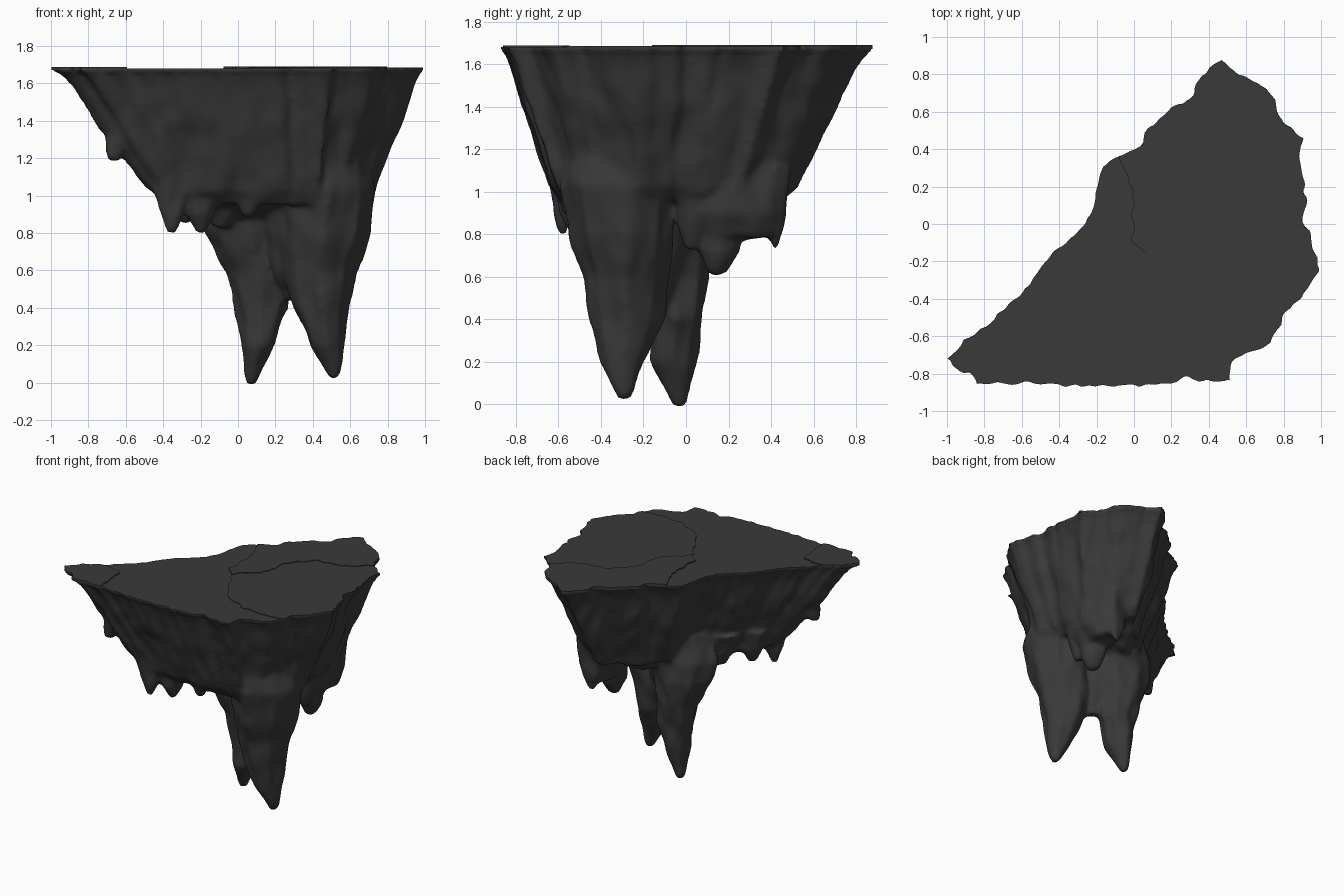
import bpy
import bmesh
from math import cos, sin, tau, radians
from mathutils import Vector, noise

default_cube = bpy.data.objects.get("Cube")
if default_cube:
    bpy.data.objects.remove(default_cube, do_unlink=True)

TOP = 1.69

# Single dark stone colour
stone = bpy.data.materials.new("dark_grey_stone")
stone.use_nodes = True
stone.diffuse_color = (0.042, 0.042, 0.042, 1)
shader = stone.node_tree.nodes["Principled BSDF"]
shader.inputs["Base Color"].default_value = stone.diffuse_color
shader.inputs["Roughness"].default_value = 0.9

# Plan outline, counter-clockwise from the west tip
OUTLINE = [
    (-1, -.72), (-.97, -.77), (-.88, -.79), (-.84, -.85), (-.6, -.85),
    (-.3, -.87), (0, -.87), (.2, -.86), (.28, -.81), (.42, -.84),
    (.51, -.84), (.53, -.75), (.6, -.69), (.73, -.64), (.77, -.57),
    (.8, -.48), (.93, -.36), (.99, -.24), (.96, -.12), (.9, .02),
    (.92, .14), (.88, .36), (.91, .46), (.8, .54), (.75, .67),
    (.68, .74), (.55, .8), (.46, .87), (.36, .8), (.3, .68),
    (.08, .53), (.04, .43), (-.08, .37), (-.17, .3), (-.21, .1),
    (-.27, 0), (-.45, -.18), (-.6, -.36), (-.78, -.54), (-.9, -.62)]
EAST, NORTH_EAST, NORTH_WEST, WEST, SOUTH_WEST = 14, 23, 32, 38, 4

# Crack lines between the top plates
NORTH_CRACK = [(-.03, .25), (0, .1), (0, -.1), (.06, -.16)]
MIDDLE_CRACK = [(.1, -.1), (.22, -.02), (.27, .22), (.4, .36), (.62, .41)]
SOUTH_CRACK = [(.12, -.27), (.18, -.38), (.26, -.48), (.45, -.57)]
WEST_CRACK = [(-.6, -.7), (-.62, -.57)]


def jagged(points):
    """Subdivide a closed outline and roughen it by position."""
    result = []
    for i, start in enumerate(points):
        a = Vector((*start, 0))
        b = Vector((*points[(i + 1) % len(points)], 0))
        steps = max(1, round((b - a).length / .02))
        for k in range(steps):
            p = a.lerp(b, k / steps)
            shift = noise.noise_vector(p * 17 + Vector((0, 0, .4))) * .022
            result.append(Vector((p.x + shift.x, p.y + shift.y, 0)))
    return result


def loft(bm, rings):
    """Skin a stack of equal rings and close both ends."""
    loops = [[bm.verts.new(p) for p in ring] for ring in rings]
    n = len(loops[0])
    for low, high in zip(loops, loops[1:]):
        for i in range(n):
            j = (i + 1) % n
            bm.faces.new((low[i], low[j], high[j], high[i]))
    bm.faces.new(loops[0])
    bm.faces.new(loops[-1])


def spike(bm, sections, sides=8):
    """Hanging rock from (x, y, z, x radius, y radius) sections."""
    loft(bm, [[Vector((x + rx * cos(tau * i / sides),
                       y + ry * sin(tau * i / sides), z))
               for i in range(sides)]
              for x, y, z, rx, ry in sections])


def tooth(bm, x, y, tip, width, depth):
    """Small hanging point that blends into the underside."""
    spike(bm, [(x, y, 1.12, width, depth),
               (x, y, tip + .1, width * .6, depth * .75),
               (x, y, tip - .01, width * .25, depth * .3)], sides=7)


def finish(bm, name):
    bmesh.ops.recalc_face_normals(bm, faces=bm.faces)
    mesh = bpy.data.meshes.new(name)
    bm.to_mesh(mesh)
    bm.free()
    mesh.materials.clear()
    mesh.materials.append(stone)
    obj = bpy.data.objects.new(name, mesh)
    bpy.context.collection.objects.link(obj)
    return obj


# Tapering main body: the outline shrinks towards a smaller core with depth
bm = bmesh.new()
edge = jagged(OUTLINE)


def body_ring(z, amount, squeeze=1):
    ring = []
    for p in edge:
        core = Vector((.13 + .61 * p.x * squeeze, -.055 + .665 * p.y * squeeze, 0))
        q = p.lerp(core, amount)
        ring.append(Vector((q.x, q.y, z)))
    return ring


loft(bm, [body_ring(z, amount, squeeze) for z, amount, squeeze in (
    (TOP + .08, 0, 1), (TOP - .025, 0, 1), (1.65, .07, 1), (1.58, .2, 1),
    (1.4, .43, 1), (1.2, .72, 1), (1.02, .98, 1), (.95, 1, .9),
    (.97, 1, .75), (.88, 1, .45))])

# Two long root spikes joined by a web of rock
spike(bm, [(.13, -.12, 1.15, .28, .2), (.09, -.09, .95, .31, .22),
           (.06, -.06, .8, .24, .2), (.1, -.05, .6, .165, .17),
           (.125, -.05, .4, .155, .135), (.11, -.06, .2, .1, .12),
           (.075, -.04, .04, .045, .05), (.07, -.03, -.015, .02, .03)])
spike(bm, [(.45, -.3, 1.3, .2, .25), (.48, -.31, 1.03, .265, .29),
           (.465, -.3, .8, .245, .25), (.44, -.28, .6, .2, .215),
           (.44, -.28, .4, .16, .175), (.475, -.3, .2, .1, .11),
           (.51, -.29, .06, .045, .05), (.51, -.29, .02, .02, .03)])
spike(bm, [(.28, -.2, 1.1, .2, .3), (.27, -.17, .8, .14, .2),
           (.27, -.15, .55, .08, .11), (.28, -.15, .43, .04, .05)])

# Back shelf and the small teeth around the underside
spike(bm, [(.47, .17, 1.42, .15, .2), (.51, .2, 1.15, .185, .27),
           (.53, .24, .9, .155, .25), (.53, .26, .79, .1, .2)])
for x, y, tip, width, depth in (
        (.52, .42, .73, .13, .08), (.51, .15, .62, .15, .13),
        (.55, .03, .74, .13, .1), (-.36, -.58, .81, .13, .08),
        (-.21, -.52, .8, .13, .11), (.05, -.55, .9, .12, .08),
        (-.28, -.42, .86, .15, .12), (-.1, -.28, .84, .2, .2)):
    tooth(bm, x, y, tip, width, depth)
spike(bm, [(-.6, -.64, 1.45, .07, .06), (-.64, -.64, 1.28, .07, .05),
           (-.67, -.64, 1.19, .03, .03)])

# Fuse the rock pieces into one skin
rough = finish(bm, "rough_rock")
remesh = rough.modifiers.new("fuse", "REMESH")
remesh.mode = "VOXEL"
remesh.voxel_size = .016
graph = bpy.context.evaluated_depsgraph_get()
fused = bpy.data.meshes.new_from_object(rough.evaluated_get(graph))
bpy.data.objects.remove(rough, do_unlink=True)

# Soften, carve vertical flutes, then trim the top flat
bm = bmesh.new()
bm.from_mesh(fused)
bpy.data.meshes.remove(fused)
for _ in range(5):
    lower = [v for v in bm.verts if v.co.z < TOP - .06]
    bmesh.ops.smooth_vert(bm, verts=lower, factor=.5,
                          use_axis_x=True, use_axis_y=True, use_axis_z=True)
bm.normal_update()
moves = []
for v in bm.verts:
    x, y, z = v.co
    fade = max(0, min(1, (TOP - z) / .25, (z + .1) / .4))
    flutes = noise.noise(Vector((x * 6, y * 6, z * 1.5)))
    chips = noise.noise(Vector((x * 11, y * 11, z * 6)))
    moves.append(v.normal * fade * (flutes * .026 + chips * .014))
for v, move in zip(bm.verts, moves):
    v.co += move
cut = bmesh.ops.bisect_plane(
    bm, geom=bm.verts[:] + bm.edges[:] + bm.faces[:],
    plane_co=(0, 0, TOP - .018), plane_no=(0, 0, 1), clear_outer=True)
rim = [e for e in cut["geom_cut"] if isinstance(e, bmesh.types.BMEdge)]
bmesh.ops.holes_fill(bm, edges=rim, sides=0)
rock = finish(bm, "island_rock")


# Thin cracked plates on top
def plate(name, points, height):
    bm = bmesh.new()
    flat = jagged(points)
    loft(bm, [[Vector((p.x, p.y, z)) for p in flat]
              for z in (TOP - .019, height)])
    return finish(bm, name)


plates = [
    plate("main_plate", OUTLINE, TOP - .01),
    plate("east_plate", OUTLINE[EAST:NORTH_EAST + 1] + MIDDLE_CRACK[::-1]
          + NORTH_CRACK[-1:] + SOUTH_CRACK, TOP - .005),
    plate("north_plate", OUTLINE[NORTH_EAST:NORTH_WEST + 1] + NORTH_CRACK
          + MIDDLE_CRACK, TOP),
    plate("west_plate", OUTLINE[WEST:] + OUTLINE[:SOUTH_WEST + 1]
          + WEST_CRACK, TOP - .002)]

# Smooth shading with sharp breaks
bpy.ops.object.select_all(action="DESELECT")
for obj in [rock] + plates:
    obj.select_set(True)
bpy.context.view_layer.objects.active = rock
bpy.ops.object.shade_smooth_by_angle(angle=radians(40))
